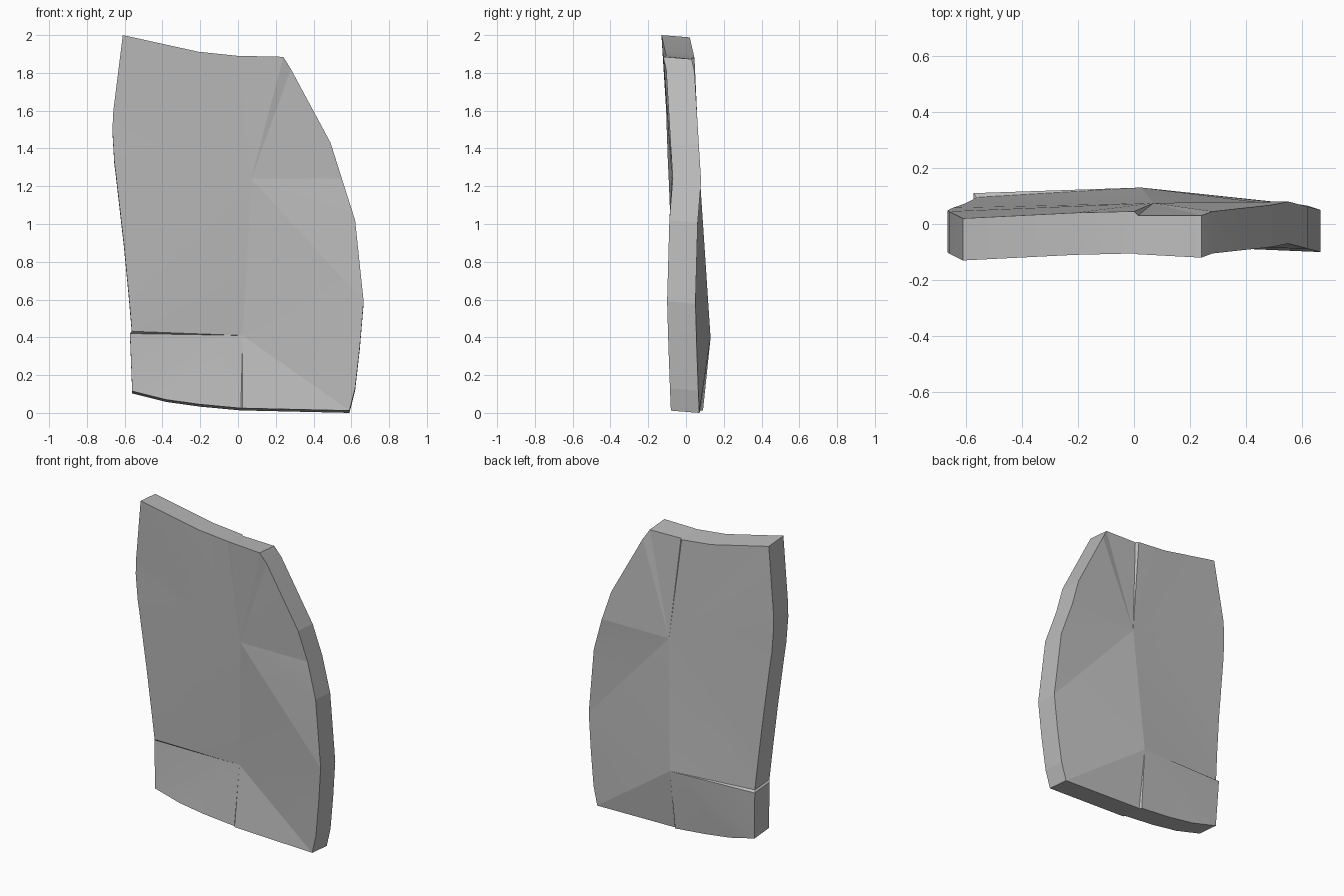
import bpy
import bmesh
import math
from mathutils import Vector

if "Cube" in bpy.data.objects:
    bpy.data.objects.remove(bpy.data.objects["Cube"], do_unlink=True)

THICKNESS = Vector((0, 0.15, -0.012))

# Rim of the front skin (x, y, z), clockwise from the upper hub's left neighbour
upper_left = [(-.645, -.092, 1.25), (-.655, -.096, 1.33), (-.665, -.102, 1.5),
              (-.66, -.105, 1.6), (-.61, -.13, 2)]
upper_top = [(-.21, -.11, 1.912), (0, -.105, 1.89)]
upper_right = [(.015, -.108, 1.89), (.24, -.12, 1.885), (.28, -.105, 1.82),
               (.49, -.082, 1.43), (.55, -.07, 1.24), (.62, -.088, 1.02),
               (.665, -.1, .59)]
lower_right = [(.645, -.093, .35), (.62, -.085, .13), (.59, -.08, .012)]
lower_bottom = [(.025, -.072, .025), (.015, -.06, .025), (-.2, -.062, .045),
                (-.38, -.06, .07), (-.56, -.055, .115)]
lower_left = [(-.572, -.04, .42)]
waist_left = [(-.562, -.055, .432), (-.578, -.065, .62), (-.605, -.078, .9)]

rim = (upper_left + upper_top + upper_right + lower_right
       + lower_bottom + lower_left + waist_left)
upper_hub = (.07, -.075, 1.24)
lower_hub = (.025, -.02, .41)
split = rim.index(upper_right[-1])
notch = rim.index(lower_left[0])
crack = rim.index(upper_right[0])


def add_skin(bm, offset, flip, dent=0.0):
    """One creased skin: two triangle fans that share the edge between the hubs."""
    ring = [bm.verts.new(Vector(p) + offset) for p in rim]
    top, low = (bm.verts.new(Vector(p) + offset) for p in (upper_hub, lower_hub))
    ring[crack].co.y -= dent

    def tri(*verts):
        bm.faces.new(verts[::-1] if flip else verts)

    count = len(ring)
    for i in range(count):
        hub = low if split <= i <= notch else top
        tri(hub, ring[i], ring[(i + 1) % count])
    # Panels either side of the crease between the hubs
    tri(top, ring[split], low)
    tri(low, ring[notch + 1], top)
    return ring


bm = bmesh.new()
front = add_skin(bm, Vector(), flip=True)
back = add_skin(bm, THICKNESS, flip=False, dent=0.012)

# Edge wall between the skins
for i in range(len(rim)):
    j = (i + 1) % len(rim)
    bm.faces.new((front[i], front[j], back[j], back[i]))
bmesh.ops.recalc_face_normals(bm, faces=bm.faces)

mesh = bpy.data.meshes.new("bent_plate")
bm.to_mesh(mesh)
bm.free()
plate = bpy.data.objects.new("bent_plate", mesh)
bpy.context.collection.objects.link(plate)

# Plain grey material
grey = bpy.data.materials.new("plain_grey")
grey.use_nodes = True
colour = (.5, .5, .5, 1)
grey.diffuse_color = colour
grey.node_tree.nodes["Principled BSDF"].inputs["Base Color"].default_value = colour
mesh.materials.append(grey)

# Soft folds, sharp rim
bpy.context.view_layer.objects.active = plate
plate.select_set(True)
bpy.ops.object.shade_smooth_by_angle(angle=math.radians(7))
